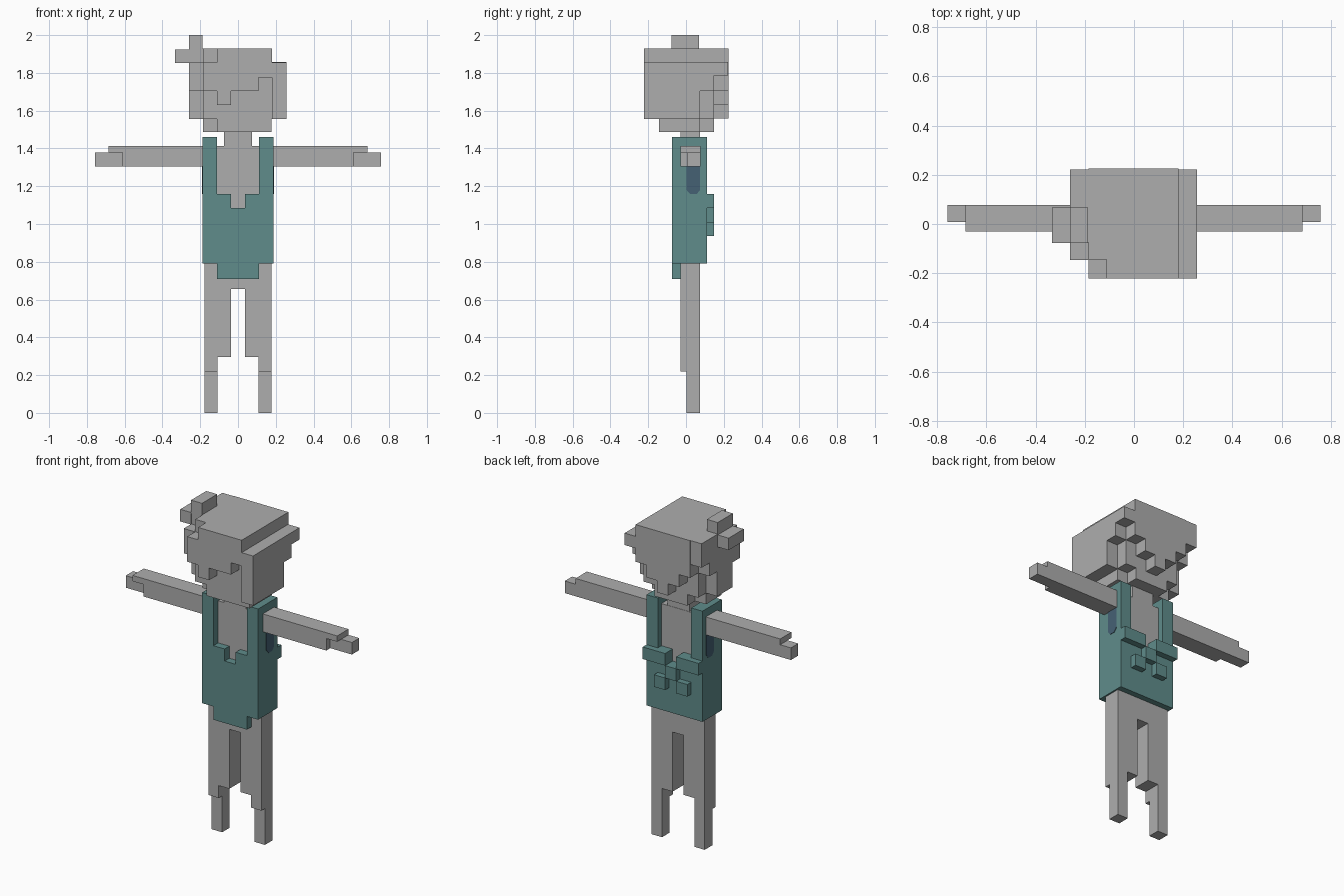
import bpy, bmesh
from mathutils import Vector


def mat(name, r, g, b):
    m = bpy.data.materials.new(name)
    m.diffuse_color = (r, g, b, 1)
    return m


GREY = mat("plain grey", .42, .42, .42)
TEAL = mat("dress teal", .115, .265, .258)
NAVY = mat("armhole blue", .06, .119, .175)


def add_prism(bm, pts, axis, a, b):
    """Extrude a 2D outline (the two remaining axes, in x-y-z order) from a to b."""
    def put(p, d):
        c = list(p)
        c.insert("xyz".index(axis), d)
        return Vector(c)
    face = bm.faces.new([bm.verts.new(put(p, a)) for p in pts])
    ext = bmesh.ops.extrude_face_region(bm, geom=[face])
    top = [v for v in ext["geom"] if isinstance(v, bmesh.types.BMVert)]
    bmesh.ops.translate(bm, verts=top, vec=put((0, 0), b - a))


def finish(name, bm, material):
    bmesh.ops.recalc_face_normals(bm, faces=bm.faces)
    me = bpy.data.meshes.new(name)
    bm.to_mesh(me)
    bm.free()
    me.materials.append(material)
    ob = bpy.data.objects.new(name, me)
    bpy.context.collection.objects.link(ob)
    return ob


def prism(name, material, axis, a, b, pts):
    bm = bmesh.new()
    add_prism(bm, pts, axis, a, b)
    return finish(name, bm, material)


def boxes(name, material, *ranges):
    """One object made of boxes (x0, x1, y0, y1, z0, z1)."""
    bm = bmesh.new()
    for x0, x1, y0, y1, z0, z1 in ranges:
        add_prism(bm, [(x0, y0), (x1, y0), (x1, y1), (x0, y1)], "z", z0, z1)
    return finish(name, bm, material)


def mirrored(ob):
    ob.modifiers.new("mirror", "MIRROR").use_clip = False
    return ob


# legs: stepped outline, the feet end set back from the shins
mirrored(prism("leg", GREY, "y", -.03, .075,
               [(0, .655), (.037, .655), (.037, .295), (.108, .295), (.108, .22),
                (.178, .22), (.178, .80), (0, .80)]))
mirrored(boxes("foot", GREY, (.108, .178, .003, .075, 0, .22)))

# chest, neck
boxes("chest", GREY, (-.112, .112, -.03, .075, 1.05, 1.413))
boxes("neck", GREY, (-.073, .073, -.03, .073, 1.41, 1.487))

# arms with hands
mirrored(boxes("arm", GREY, (.18, .612, -.03, .078, 1.305, 1.413),
               (.612, .685, -.03, .078, 1.378, 1.413)))
mirrored(boxes("hand", GREY, (.612, .757, .008, .078, 1.305, 1.378)))

# dress: front and back panels with a stepped neckline, solid waist and straps
NECK = [(.187, 1.46), (.112, 1.46), (.112, 1.158), (.037, 1.158), (.037, 1.085),
        (-.037, 1.085), (-.037, 1.158), (-.112, 1.158), (-.112, 1.46), (-.187, 1.46)]
prism("dress_front", TEAL, "y", -.075, -.03,
      NECK + [(-.187, .79), (-.112, .79), (-.112, .71), (.112, .71), (.112, .79), (.187, .79)])
prism("dress_back", TEAL, "y", -.03, .11, NECK + [(-.187, .79), (.187, .79)])

# bow on the back
boxes("bow_knot", TEAL, (-.037, .037, .11, .147, 1.01, 1.085))
mirrored(boxes("bow_loop", TEAL, (.037, .187, .11, .147, 1.085, 1.158)))
mirrored(boxes("bow_tail", TEAL, (.037, .112, .11, .147, .937, 1.01)))

# dark armhole patch below each arm
mirrored(prism("armhole", NAVY, "x", .186, .190,
               [(.003, 1.305), (.003, 1.18), (.022, 1.158), (.056, 1.158),
                (.075, 1.18), (.075, 1.305)]))

# face and skull
boxes("skull", GREY, (-.185, .18, -.145, .147, 1.555, 1.93))
boxes("jaw", GREY, (-.112, .178, -.143, .073, 1.487, 1.555),
      (-.185, -.112, -.073, .073, 1.487, 1.555),
      (-.112, .108, .073, .147, 1.487, 1.555))

# fringe with jagged lower edge
prism("fringe", GREY, "y", -.222, -.145,
      [(-.185, 1.855), (-.185, 1.703), (-.112, 1.703), (-.112, 1.63), (-.038, 1.63),
       (-.038, 1.703), (.108, 1.703), (.108, 1.775), (.18, 1.775), (.18, 1.93),
       (-.112, 1.93), (-.112, 1.855)])

# back hair stepping down to the nape
prism("back_hair", GREY, "y", .147, .225,
      [(-.185, 1.93), (-.185, 1.705), (-.112, 1.705), (-.112, 1.63), (-.037, 1.63),
       (-.037, 1.558), (.037, 1.558), (.037, 1.63), (.108, 1.63), (.108, 1.705),
       (.18, 1.705), (.18, 1.93)])

# side hair, stair-stepped at the back
STAIRS = [(.073, 1.555), (.073, 1.705), (.147, 1.705), (.147, 1.785), (.222, 1.785)]
prism("right_side_hair", GREY, "x", .18, .256,
      [(-.222, 1.855), (-.222, 1.555)] + STAIRS + [(.222, 1.857)])
prism("left_side_hair", GREY, "x", -.26, -.185,
      [(-.147, 1.855), (-.147, 1.705), (-.075, 1.705), (-.075, 1.555)] + STAIRS
      + [(.222, 1.93), (-.075, 1.93), (-.075, 1.855)])

# hair bun on the left
boxes("bun", GREY, (-.26, -.187, -.077, .068, 1.92, 2.0),
      (-.333, -.26, -.077, .068, 1.852, 1.925))
